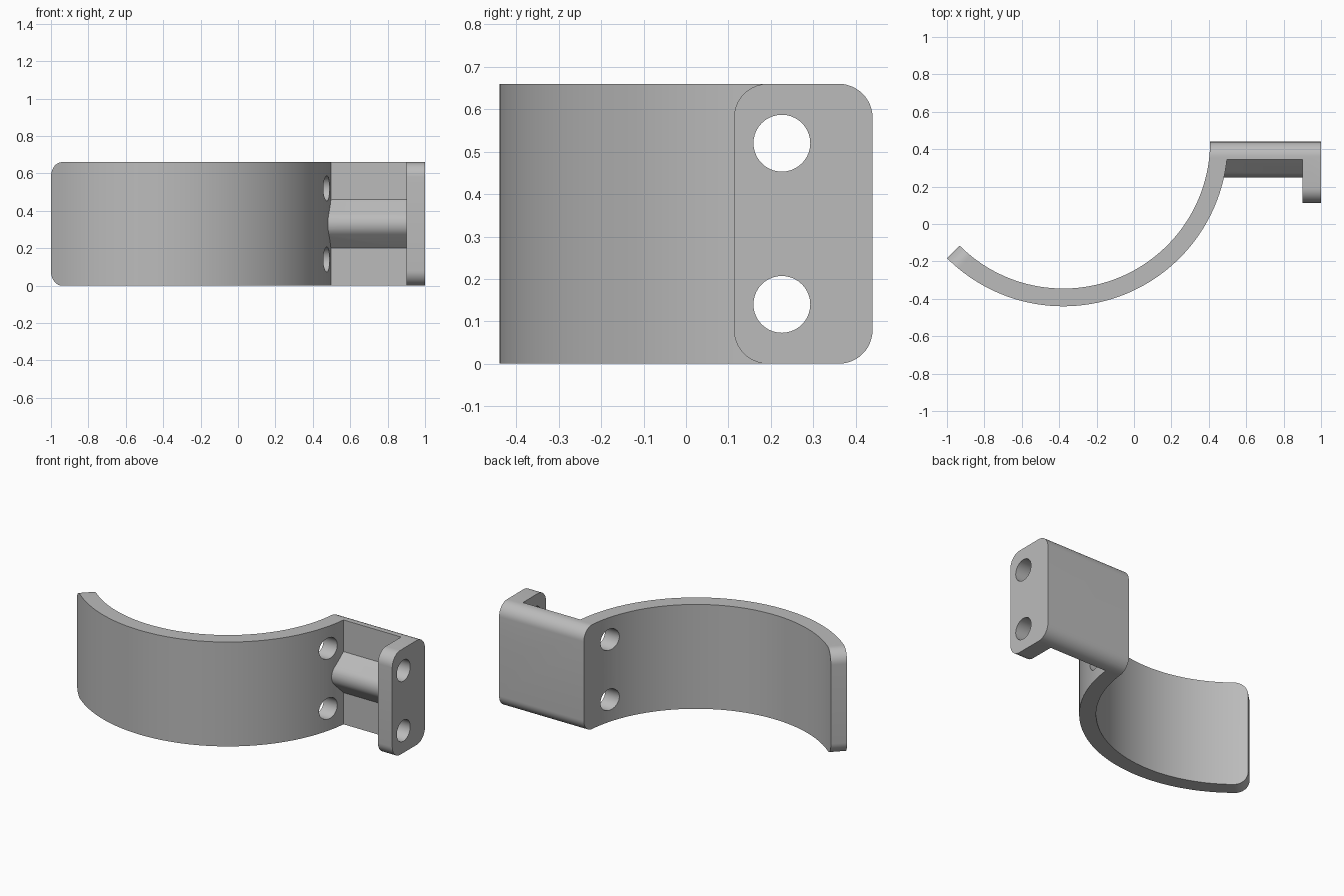
import bpy, bmesh
from math import sin, cos, pi, radians, asin
from mathutils import Vector, Matrix

if "Cube" in bpy.data.objects:
    bpy.data.objects.remove(bpy.data.objects["Cube"], do_unlink=True)

HEIGHT, BACK, FRONT = 0.66, 0.44, 0.345
CX, CY, R_OUT, R_IN = -0.378, 0.44, 0.88, 0.785
FILLET = 0.08

grey = bpy.data.materials.new("light grey")
grey.use_nodes = True
COLOUR = (0.5, 0.5, 0.5, 1)
grey.diffuse_color = COLOUR
grey.node_tree.nodes["Principled BSDF"].inputs["Base Color"].default_value = COLOUR


def arc(cx, cy, r, a0, a1, n):
    return [(cx + r * cos(a0 + (a1 - a0) * i / n),
             cy + r * sin(a0 + (a1 - a0) * i / n)) for i in range(n + 1)]


def prism(name, points, origin, u, v, w, bevel_rule=None):
    """Extrude a 2D outline lying in the u, v plane along the vector w."""
    o, u, v, w = map(Vector, (origin, u, v, w))
    bm = bmesh.new()
    face = bm.faces.new([bm.verts.new(o + u * a + v * b) for a, b in points])
    out = bmesh.ops.extrude_face_region(bm, geom=[face])
    bmesh.ops.translate(bm, vec=w, verts=[g for g in out["geom"] if isinstance(g, bmesh.types.BMVert)])
    bmesh.ops.recalc_face_normals(bm, faces=bm.faces)
    if bevel_rule:
        bmesh.ops.bevel(bm, geom=[e for e in bm.edges if bevel_rule(e)], offset=FILLET,
                        segments=10, profile=0.5, affect='EDGES')
    mesh = bpy.data.meshes.new(name)
    bm.to_mesh(mesh)
    bm.free()
    mesh.materials.append(grey)
    obj = bpy.data.objects.new(name, mesh)
    bpy.context.collection.objects.link(obj)
    return obj


def combine(target, tool, operation):
    mod = target.modifiers.new(tool.name, 'BOOLEAN')
    mod.operation, mod.solver, mod.object = operation, 'EXACT', tool
    bpy.context.view_layer.objects.active = target
    bpy.ops.object.modifier_apply(modifier=mod.name)
    bpy.data.objects.remove(tool, do_unlink=True)


def rounded_end(length):
    """Long strip whose corners at a = 0 are rounded."""
    f = FILLET
    return ([(length, 0)] + arc(f, f, f, 1.5 * pi, pi, 12)
            + arc(f, HEIGHT - f, f, pi, pi / 2, 12) + [(length, HEIGHT)])


# Curved band, back plate and flange as one outline, flange tip rounded
start = radians(225)
outline = arc(CX, CY, R_IN, start, 2 * pi, 64)
outline += [(1, BACK), (1, 0.113), (0.9, 0.113), (0.9, FRONT)]
outline += arc(CX, CY, R_OUT, 2 * pi + asin((FRONT - CY) / R_OUT), start, 64)


def flange_tip(e):
    a, b = e.verts
    return all(p.co.x > 0.85 and p.co.y < 0.2 for p in (a, b)) and abs(a.co.z - b.co.z) < 0.01


bracket = prism("clip_bracket", outline, (0, 0, 0), (1, 0, 0), (0, 1, 0), (0, 0, HEIGHT), flange_tip)

# Round the free end of the band and the long back edges
d = Vector((cos(start), sin(start), 0))
tangent = Vector((-d.y, d.x, 0))
centre = Vector((CX, CY, 0))
combine(bracket, prism("band_end_shape", rounded_end(4), centre - d * 3, tangent, (0, 0, 1), d * 6), 'INTERSECT')
combine(bracket, prism("back_edge_shape", rounded_end(3), (-2, BACK, 0), (0, -1, 0), (0, 0, 1), (4, 0, 0)), 'INTERSECT')

# Stiffening rib with a rounded crest between band and flange
mid, half, crest = HEIGHT / 2, 0.13, 0.08
apex = FRONT - half + crest * 2 ** 0.5
rib = [(0.38, mid - half), (FRONT, mid - half)]
rib += arc(apex, mid, crest, radians(225), radians(135), 12)
rib += [(FRONT, mid + half), (0.38, mid + half)]
combine(bracket, prism("rib", rib, (0.45, 0, 0), (0, 1, 0), (0, 0, 1), (0.48, 0, 0)), 'UNION')

# Screw holes through band and flange
for z in (0.14, 0.52):
    hole = arc(0.226, z, 0.067, 0, 2 * pi, 40)[:-1]
    combine(bracket, prism("hole", hole, (0.2, 0, 0), (0, 1, 0), (0, 0, 1), (1, 0, 0)), 'DIFFERENCE')

bpy.ops.object.select_all(action='DESELECT')
bracket.select_set(True)
bpy.context.view_layer.objects.active = bracket
bpy.ops.object.shade_smooth_by_angle(angle=radians(25))
